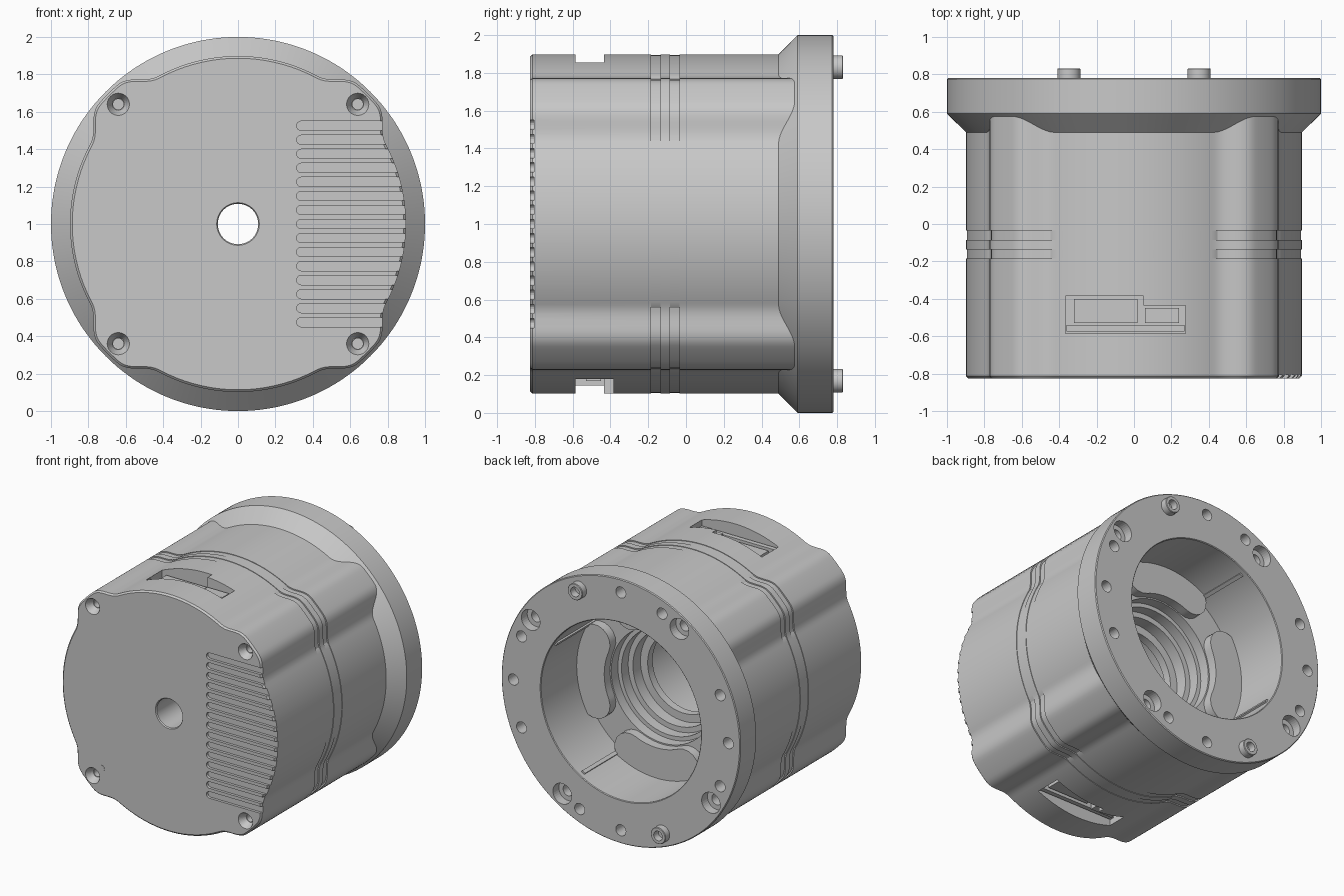
import bpy, bmesh, math
from mathutils import Matrix

if "Cube" in bpy.data.objects:
    bpy.data.objects.remove(bpy.data.objects["Cube"])

N = 288
TAU = 2 * math.pi
grey = bpy.data.materials.new("satin_grey")
grey.diffuse_color = (0.58, 0.58, 0.58, 1)
grey.use_nodes = True
grey.node_tree.nodes["Principled BSDF"].inputs["Base Color"].default_value = grey.diffuse_color


def finish(name, bm):
    bmesh.ops.recalc_face_normals(bm, faces=bm.faces)
    me = bpy.data.meshes.new(name)
    bm.to_mesh(me)
    bm.free()
    ob = bpy.data.objects.new(name, me)
    ob.location.z = 1
    me.materials.append(grey)
    bpy.context.collection.objects.link(ob)
    return ob


def lobe_raw(a):
    # circle joined with a square whose corners are rounded off
    c = max(abs(math.cos(a)), abs(math.sin(a)))
    return max(0.898, min(0.772 / c, 0.984))


def lobe(a):
    return sum(lobe_raw(a + math.radians(k * 0.75)) for k in range(-3, 4)) / 7


def ring_solid(bm, profile, n=N):
    # closed ring: each entry is (y, radius) or (y, inset from lobed outline, True)
    rings = []
    for p in profile:
        ring = []
        for i in range(n):
            a = TAU * i / n
            r = p[1]
            if len(p) == 3:
                edge = lobe(a)
                # grooves get shallower on the plain round sides
                inset = 0.004 if p[1] == G and edge < 0.899 else p[1]
                r = edge - inset
            ring.append(bm.verts.new((r * math.cos(a), p[0], r * math.sin(a))))
        rings.append(ring)
    for j, r0 in enumerate(rings):
        r1 = rings[(j + 1) % len(rings)]
        for i in range(n):
            k = (i + 1) % n
            bm.faces.new((r0[i], r0[k], r1[k], r1[i]))


def prism(bm, pts, y0, y1):
    # polygon in x, z extruded along y
    f = bm.faces.new([bm.verts.new((x, y0, z)) for x, z in pts])
    g = bmesh.ops.extrude_face_region(bm, geom=[f])
    bmesh.ops.translate(bm, vec=(0, y1 - y0, 0),
                        verts=[v for v in g["geom"] if isinstance(v, bmesh.types.BMVert)])


def rod(bm, x, z, r, y0, y1, r2=None, n=32):
    # r is the radius at y0, r2 at y1
    m = Matrix.Translation((x, (y0 + y1) / 2, z)) @ Matrix.Rotation(-math.pi / 2, 4, 'X')
    bmesh.ops.create_cone(bm, cap_ends=True, segments=n, radius1=r,
                          radius2=r if r2 is None else r2, depth=y1 - y0, matrix=m)


def box(bm, x0, x1, y0, y1, z0, z1, spin=0):
    m = (Matrix.Rotation(spin, 4, 'Y')
         @ Matrix.Translation(((x0 + x1) / 2, (y0 + y1) / 2, (z0 + z1) / 2))
         @ Matrix.Diagonal((x1 - x0, y1 - y0, z1 - z0, 1)))
    bmesh.ops.create_cube(bm, size=1, matrix=m)


def polar(r, deg):
    a = math.radians(deg)
    return r * math.cos(a), r * math.sin(a)


def cut(target, name, bm):
    tool = finish(name, bm)
    tool.hide_render = True
    tool.hide_viewport = True
    tool.display_type = 'WIRE'
    mod = target.modifiers.new(name, 'BOOLEAN')
    mod.object = tool
    mod.operation = 'DIFFERENCE'
    mod.solver = 'EXACT'


def smooth(ob):
    bpy.ops.object.select_all(action='DESELECT')
    bpy.context.view_layer.objects.active = ob
    ob.select_set(True)
    bpy.ops.object.shade_smooth_by_angle(angle=math.radians(25))


# housing: lobed shell with two grooves, stepped hollow and front shaft hole
G = 0.01
outer = [(-0.825, 0.012), (-0.813, 0)]
for a, b in ((-0.185, -0.135), (-0.085, -0.035)):
    outer += [(a, 0), (a, G), (b, G), (b, 0)]
outer += [(0.585, 0)]
inner = [(0.585, 0.72), (0.28, 0.72), (0.28, 0.43), (0.2, 0.43), (0.2, 0.40), (0.12, 0.40),
         (0.12, 0.36), (0.03, 0.36), (0.03, 0.30), (-0.03, 0.30), (-0.03, 0.48), (-0.5, 0.48),
         (-0.5, 0.108), (-0.817, 0.108), (-0.825, 0.114)]
bm = bmesh.new()
ring_solid(bm, [(y, d, True) for y, d in outer] + inner)
housing = finish("housing", bm)

# corner screw recesses: countersink, then a narrow socket
corners = [(sx * 0.64, sz * 0.64) for sx in (-1, 1) for sz in (-1, 1)]
for part, r, r2, y0, y1 in (("countersink_cutter", 0.067, 0.032, -0.84, -0.77),
                            ("screw_socket_cutter", 0.028, 0.028, -0.9, -0.72)):
    bm = bmesh.new()
    for x, z in corners:
        rod(bm, x, z, r, y0, y1, r2)
    cut(housing, part, bm)

# cooling slots running off the right edge of the front
bm = bmesh.new()
for i in range(15):
    z = (i - 7) * 0.075
    pts = [(1.05, z - 0.025)]
    pts += [(0.338 - 0.025 * math.cos(t), z + 0.025 * math.sin(t))
            for t in [math.pi * (k / 8 - 0.5) for k in range(9)]]
    pts += [(1.05, z + 0.025)]
    prism(bm, pts, -0.9, -0.805)
cut(housing, "cooling_slot_cutter", bm)

# port openings, top and bottom, wide and narrow ends
for part, x0, x1, y1 in (("wide_port_cutter", -0.365, 0.05, -0.385),
                         ("narrow_port_cutter", 0.04, 0.275, -0.435)):
    bm = bmesh.new()
    for spin in (0, math.pi):
        box(bm, x0, x1, -0.585, y1, 0.75, 1.0, spin)
    cut(housing, part, bm)
smooth(housing)

# port connectors and the sill in front of them
bm = bmesh.new()
for spin in (0, math.pi):
    box(bm, -0.32, 0.02, -0.53, -0.40, 0.74, 0.80, spin)
    box(bm, 0.06, 0.24, -0.53, -0.45, 0.74, 0.83, spin)
finish("port_connectors", bm)
bm = bmesh.new()
for spin in (0, math.pi):
    box(bm, -0.36, 0.27, -0.575, -0.54, 0.74, 0.815, spin)
finish("port_sills", bm)

# small indicator window on the front
bm = bmesh.new()
rod(bm, -0.565, -0.565, 0.025, -0.827, -0.82)
finish("indicator", bm)

# rear flange with chamfer and bore sleeve
bm = bmesh.new()
ring_solid(bm, [(0.485, 0.893), (0.59, 1.0), (0.774, 1.0), (0.78, 0.994), (0.78, 0.675),
                (0.775, 0.67), (0.27, 0.67), (0.27, 0.75), (0.485, 0.75)])
flange = finish("rear_flange", bm)

# small mounting holes between the two dowels
bm = bmesh.new()
for k in range(16):
    if k % 4 != 2 and k not in (3, 11):
        rod(bm, *polar(0.9, 22.5 * k), 0.042, 0.66, 0.9)
cut(flange, "mounting_hole_cutter", bm)
# counterbored bolt holes: wide then narrow
for part, r, depth in (("bolt_counterbore_cutter", 0.078, 0.71), ("bolt_hole_cutter", 0.042, 0.62)):
    bm = bmesh.new()
    for k in range(4):
        rod(bm, *polar(0.9, 33 + 90 * k), r, depth, 0.9)
    cut(flange, part, bm)
smooth(flange)

# hollow dowels on the flange
for name, s in (("upper_dowel", 1), ("lower_dowel", -1)):
    bm = bmesh.new()
    ring_solid(bm, [(0.76, 0.062), (0.828, 0.062), (0.832, 0.058), (0.832, 0.036),
                    (0.79, 0.034), (0.76, 0.034)], 40)
    bmesh.ops.translate(bm, vec=(s * 0.348, 0, s * 0.83), verts=bm.verts)
    smooth(finish(name, bm))

# kidney-shaped pads on the inner floor, reaching the bore wall
bm = bmesh.new()
for q in range(4):
    c = 90 * q
    pts = [polar(0.69, c + t) for t in range(-26, 27, 4)]
    for e in (1, -1):
        ex, ez = polar(0.565, c + 24 * e)
        first = 20 if e == 1 else 200
        pts += [(ex + x, ez + z)
                for x, z in [polar(0.125, c + 24 * e + t) for t in range(first, first + 160, 20)]]
        if e == 1:
            pts += [polar(0.44, c + t) for t in range(24, -25, -4)]
    prism(bm, pts, 0.26, 0.35)
smooth(finish("inner_pads", bm))

# slim ribs along the bore wall
bm = bmesh.new()
for q in range(4):
    box(bm, -0.014, 0.014, 0.28, 0.74, 0.658, 0.69, math.radians(59 + 90 * q))
finish("bore_ribs", bm)
